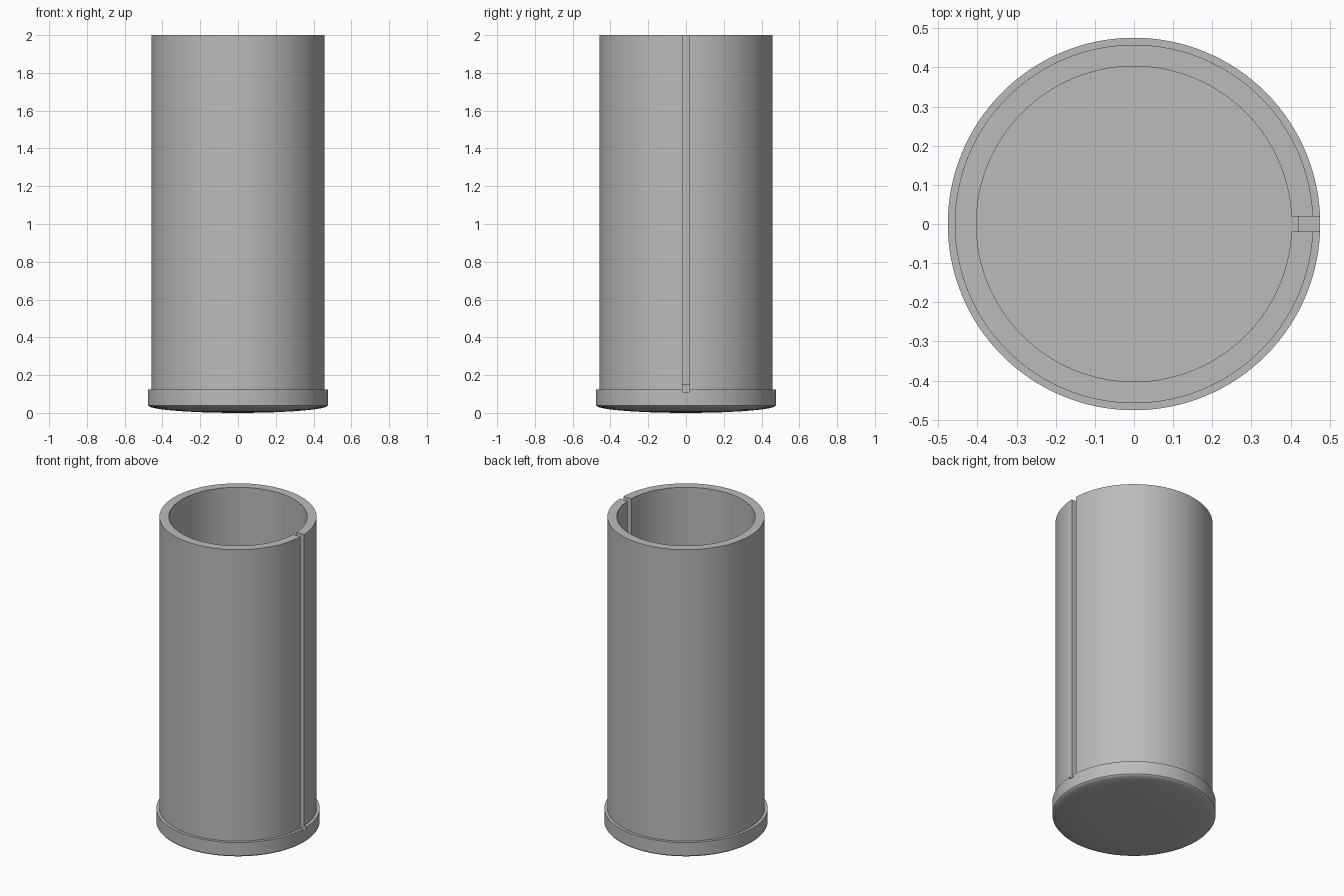
import bpy, bmesh, math

if "Cube" in bpy.data.objects:
    bpy.data.objects.remove(bpy.data.objects["Cube"])

SEGMENTS = 128
OUTER, INNER, LIP = 0.458, 0.403, 0.476
HEIGHT, FLOOR, LIP_TOP, DOME = 2.0, 0.15, 0.125, 0.04

grey = bpy.data.materials.new("plain grey")
grey.use_nodes = True
colour = (0.5, 0.5, 0.5, 1)
grey.diffuse_color = colour
grey.node_tree.nodes["Principled BSDF"].inputs["Base Color"].default_value = colour


def make_object(name, bm):
    bmesh.ops.recalc_face_normals(bm, faces=bm.faces)
    mesh = bpy.data.meshes.new(name)
    bm.to_mesh(mesh)
    bm.free()
    mesh.materials.append(grey)
    obj = bpy.data.objects.new(name, mesh)
    bpy.context.collection.objects.link(obj)
    return obj


def lathe(name, profile):
    bm = bmesh.new()
    verts = [bm.verts.new((r, 0, z)) for r, z in profile]
    edges = [bm.edges.new(pair) for pair in zip(verts, verts[1:])]
    bmesh.ops.spin(bm, geom=verts + edges, cent=(0, 0, 0), axis=(0, 0, 1),
                   angle=math.tau, steps=SEGMENTS, use_merge=True)
    bmesh.ops.remove_doubles(bm, verts=bm.verts, dist=0.0001)
    return make_object(name, bm)


# Cup body: shallow domed underside, base lip, hollow tube
angles = [math.radians(90 * i / 12) for i in range(13)]
dome = [(LIP * math.sin(a), DOME * (1 - math.cos(a))) for a in angles]
tube = lathe("slotted_tube", dome + [
    (LIP, LIP_TOP), (OUTER, LIP_TOP), (OUTER, HEIGHT),
    (INNER, HEIGHT), (INNER, FLOOR), (0, FLOOR)])

# Stepped slot through the wall on the +x side
bm = bmesh.new()
outline = [(0.38, FLOOR), (0.42, FLOOR), (0.42, 0.11),
           (0.6, 0.11), (0.6, 2.1), (0.38, 2.1)]
face = bm.faces.new([bm.verts.new((x, -0.019, z)) for x, z in outline])
side = bmesh.ops.extrude_face_region(bm, geom=[face])["geom"]
bmesh.ops.translate(bm, vec=(0, 0.038, 0),
                    verts=[v for v in side if isinstance(v, bmesh.types.BMVert)])
cutter = make_object("slot_cutter", bm)
cutter.hide_render = True
cutter.hide_viewport = True

cut = tube.modifiers.new("Slot", "BOOLEAN")
cut.operation = "DIFFERENCE"
cut.solver = "EXACT"
cut.object = cutter

# Bake the cut, then smooth the curved walls
bpy.context.view_layer.objects.active = tube
tube.select_set(True)
bpy.ops.object.modifier_apply(modifier=cut.name)
bpy.data.objects.remove(cutter)
bpy.ops.object.shade_smooth_by_angle(angle=math.radians(30))
